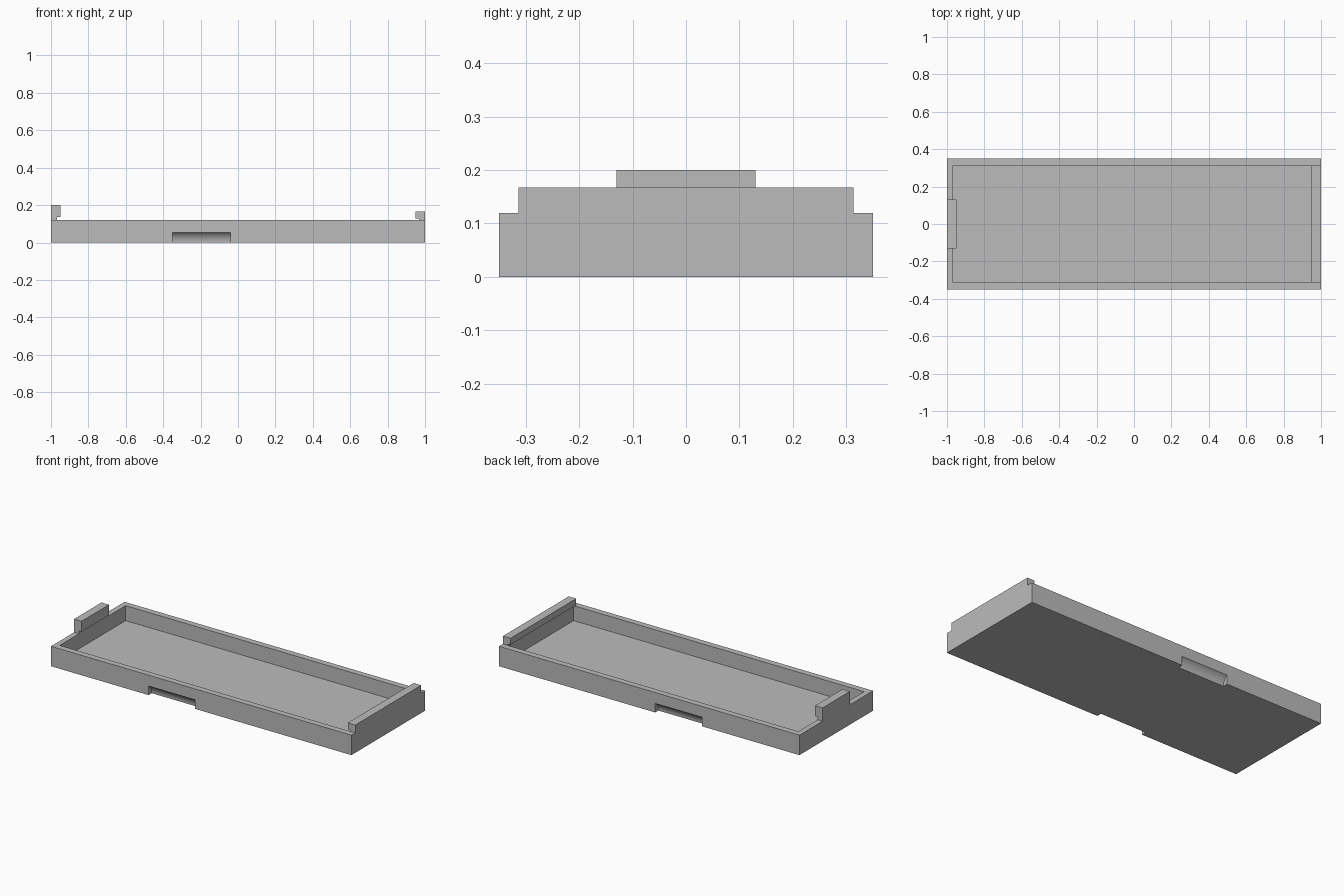
import bpy, bmesh, math
from mathutils import Vector

cube = bpy.data.objects.get("Cube")
if cube:
    bpy.data.objects.remove(cube, do_unlink=True)

# Single plain grey
grey = bpy.data.materials.new("plain_grey")
grey.use_nodes = True
grey.diffuse_color = (0.5, 0.5, 0.5, 1)
grey.node_tree.nodes["Principled BSDF"].inputs["Base Color"].default_value = (0.5, 0.5, 0.5, 1)


def prism(name, profile, direction):
    """Extrude a closed flat outline along a direction."""
    bm = bmesh.new()
    face = bm.faces.new([bm.verts.new(p) for p in profile])
    new = bmesh.ops.extrude_face_region(bm, geom=[face])["geom"]
    verts = [v for v in new if isinstance(v, bmesh.types.BMVert)]
    bmesh.ops.translate(bm, verts=verts, vec=Vector(direction))
    bmesh.ops.recalc_face_normals(bm, faces=bm.faces)
    mesh = bpy.data.meshes.new(name)
    bm.to_mesh(mesh)
    bm.free()
    mesh.materials.append(grey)
    obj = bpy.data.objects.new(name, mesh)
    bpy.context.collection.objects.link(obj)
    return obj


def block(name, x, y, z0, z1):
    return prism(name, [(-x, -y, z0), (x, -y, z0), (x, y, z0), (-x, y, z0)], (0, 0, z1 - z0))


def cut(target, cutter):
    cutter.hide_render = True
    mod = target.modifiers.new("cut", 'BOOLEAN')
    mod.operation, mod.solver, mod.object = 'DIFFERENCE', 'EXACT', cutter
    bpy.context.view_layer.objects.active = target
    bpy.ops.object.modifier_apply(modifier=mod.name)
    bpy.data.objects.remove(cutter, do_unlink=True)


HALF_W, RIM, WALL = 0.35, 0.12, 0.967

# Shallow tray with an open pocket
tray = block("tray", 1, HALF_W, 0, RIM)
cut(tray, block("pocket_cutter", WALL, 0.313, 0.03, 0.3))

# Curved finger scoops under the front and back edges
RADIUS, OFFSET, SEGMENTS = 0.065, 0.035, 48
for side in (-1, 1):
    ring = []
    for i in range(SEGMENTS):
        a = math.tau * i / SEGMENTS
        ring.append((-0.35, side * (HALF_W + OFFSET) + RADIUS * math.cos(a), RADIUS * math.sin(a)))
    cut(tray, prism("scoop_cutter", ring, (0.31, 0, 0)))


def clip(name, side, half_length, lip, top):
    """Hooked clip: a thin stem on the rim with an inward lip."""
    outline = [(1, RIM), (1, top), (0.95, top), (0.95, lip), (WALL, lip), (WALL, RIM)]
    return prism(name, [(side * x, -half_length, z) for x, z in outline], (0, 2 * half_length, 0))


clip("right_clip", -1, 0.13, 0.137, 0.2)
clip("left_clip", 1, 0.313, 0.128, 0.167)

# Smooth only the gentle scoop curves
bpy.ops.object.select_all(action='DESELECT')
tray.select_set(True)
bpy.context.view_layer.objects.active = tray
bpy.ops.object.shade_smooth_by_angle(angle=math.radians(30))
